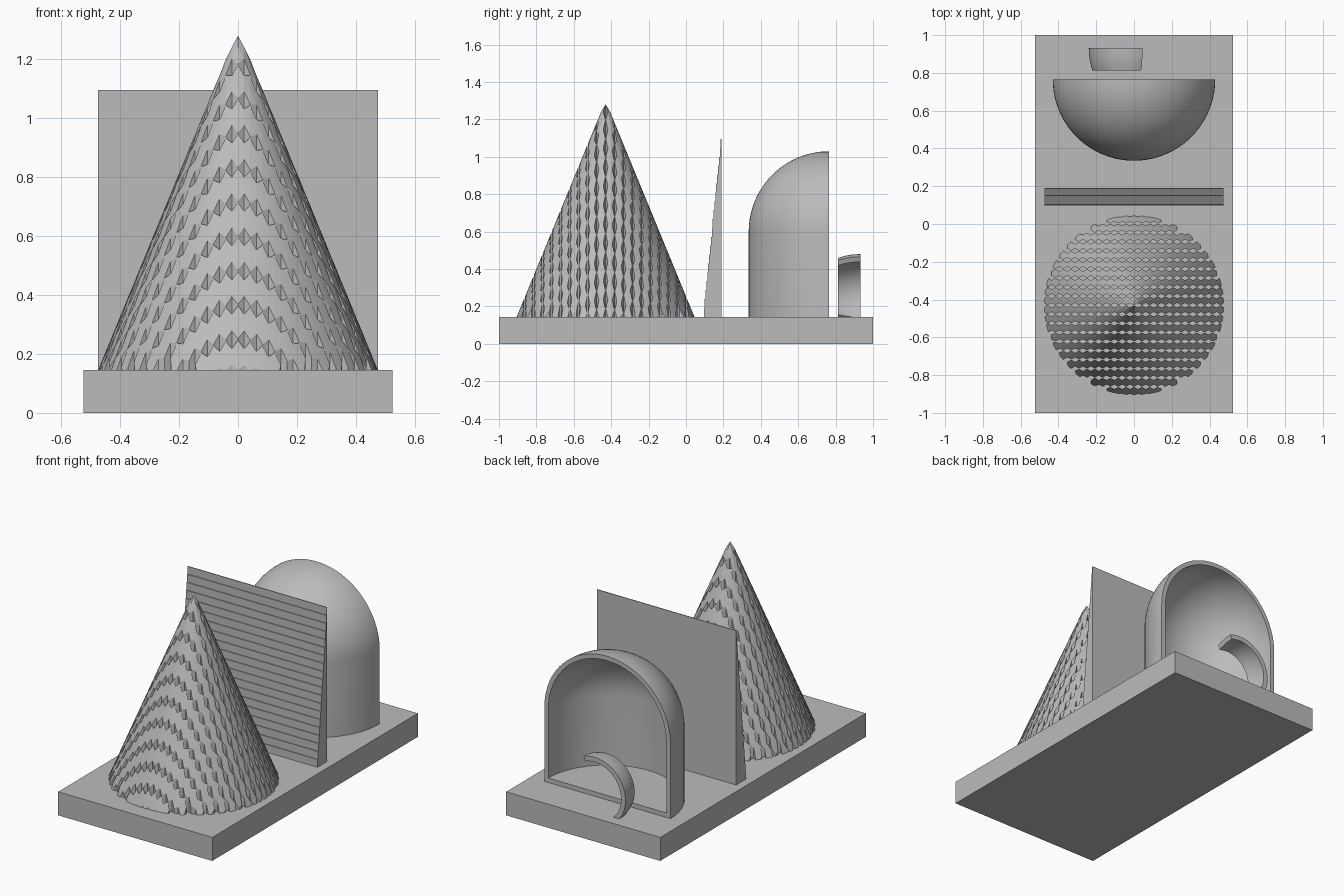
import bpy, bmesh
from math import sin, cos, pi, radians, hypot

cube = bpy.data.objects.get("Cube")
if cube:
    bpy.data.objects.remove(cube, do_unlink=True)

grey = bpy.data.materials.new("plain_grey")
grey.use_nodes = True
colour = (0.5, 0.5, 0.5, 1)
grey.diffuse_color = colour
grey.node_tree.nodes["Principled BSDF"].inputs["Base Color"].default_value = colour

FLOOR = 0.145


def finish(name, bm, smooth=False):
    bmesh.ops.remove_doubles(bm, verts=bm.verts, dist=1e-5)
    bmesh.ops.recalc_face_normals(bm, faces=bm.faces)
    mesh = bpy.data.meshes.new(name)
    bm.to_mesh(mesh)
    bm.free()
    mesh.materials.append(grey)
    obj = bpy.data.objects.new(name, mesh)
    bpy.context.collection.objects.link(obj)
    if smooth:
        bpy.ops.object.select_all(action='DESELECT')
        obj.select_set(True)
        bpy.context.view_layer.objects.active = obj
        bpy.ops.object.shade_smooth_by_angle(angle=radians(35))
    return obj


def loft(name, sections, smooth=False):
    """Join equal closed sections into a capped solid."""
    bm = bmesh.new()
    rings = [[bm.verts.new(p) for p in s] for s in sections]
    n = len(rings[0])
    for a, b in zip(rings, rings[1:]):
        for i in range(n):
            j = (i + 1) % n
            bm.faces.new((a[i], a[j], b[j], b[i]))
    bm.faces.new(rings[0])
    bm.faces.new(rings[-1])
    return finish(name, bm, smooth)


# Base slab
loft("base_plate", [[(x, -1, 0), (x, 1, 0), (x, 1, FLOOR), (x, -1, FLOOR)]
                    for x in (-0.525, 0.525)])

# Cone made of a grid of hexagonal columns, trimmed to the cone
RADIUS, APEX, TIP, CONE_Y = 0.475, 1.3, 1.28, -0.43
PITCH_Y = 0.048
PITCH_X = PITCH_Y * cos(pi / 6)


def cone_point(x, y):
    r = hypot(x, y)
    if r > RADIUS:
        x, y, r = x * RADIUS / r, y * RADIUS / r, RADIUS
    z = APEX - (APEX - FLOOR) * r / RADIUS
    return x, y + CONE_Y, min(z, TIP)


bm = bmesh.new()
for col in range(-12, 13):
    for row in range(-11, 11):
        cx, cy = col * PITCH_X, (row + 0.5) * PITCH_Y
        if hypot(cx, cy) > RADIUS:
            continue
        # Points face front and back, flat sides meet their neighbours
        corners = [(cx + PITCH_Y / 2 * sin(k * pi / 3),
                    cy + PITCH_Y * 0.485 * cos(k * pi / 3)) for k in range(6)]
        tops = [cone_point(*c) for c in corners]
        upper = [bm.verts.new(p) for p in tops]
        lower = [bm.verts.new((p[0], p[1], FLOOR - 0.01)) for p in tops]
        middle = bm.verts.new(cone_point(cx, cy))
        for i in range(6):
            j = (i + 1) % 6
            bm.faces.new((upper[i], upper[j], middle))
            bm.faces.new((lower[i], lower[j], upper[j], upper[i]))
        bm.faces.new(lower)
# Keep neighbouring columns separate so each stays a closed solid
bmesh.ops.recalc_face_normals(bm, faces=bm.faces)
mesh = bpy.data.meshes.new("hexagon_cone")
bm.to_mesh(mesh)
bm.free()
mesh.materials.append(grey)
bpy.context.collection.objects.link(bpy.data.objects.new("hexagon_cone", mesh))

# Leaning panel: finely stepped front, upright back
STEPS, PANEL_TOP, FRONT, BACK = 20, 1.095, 0.095, 0.19
rise, tread = (PANEL_TOP - FLOOR) / STEPS, (BACK - FRONT) / STEPS
profile = [(BACK, PANEL_TOP), (BACK, FLOOR)]
for k in range(STEPS):
    y = FRONT + k * tread
    profile += [(y, FLOOR + k * rise), (y, FLOOR + (k + 1) * rise)]
loft("stepped_panel", [[(x, y, z) for y, z in profile] for x in (-0.475, 0.475)])

# Half dome shell on a half cylinder, open at the back
OUTER, WALL, SPRING, DOME_Y = 0.43, 0.028, 0.6, 0.765
quarter = [k * pi / 40 for k in range(21)]
inner = OUTER - WALL
profile = [(0, FLOOR), (OUTER, FLOOR)]
profile += [(OUTER * cos(a), SPRING + OUTER * sin(a)) for a in quarter]
profile += [(inner * cos(a), SPRING + inner * sin(a)) for a in reversed(quarter)]
profile += [(inner, FLOOR + WALL), (0, FLOOR + WALL)]
loft("half_dome",
     [[(r * cos(a), DOME_Y + r * sin(a), z) for r, z in profile]
      for a in [pi + k * pi / 56 for k in range(57)]], True)

# Curved hook behind the dome, flaring towards the back
flare = [(0.813, 0.19), (0.85, 0.201), (0.89, 0.208), (0.932, 0.21)]
section = flare + [(y, r - 0.03) for y, r in reversed(flare)]
HOOK_X, HOOK_Z = -0.03, 0.27
loft("curved_hook",
     [[(HOOK_X + r * cos(a), y, HOOK_Z + r * sin(a)) for y, r in section]
      for a in [radians(69 + k * 4) for k in range(40)]], True)
